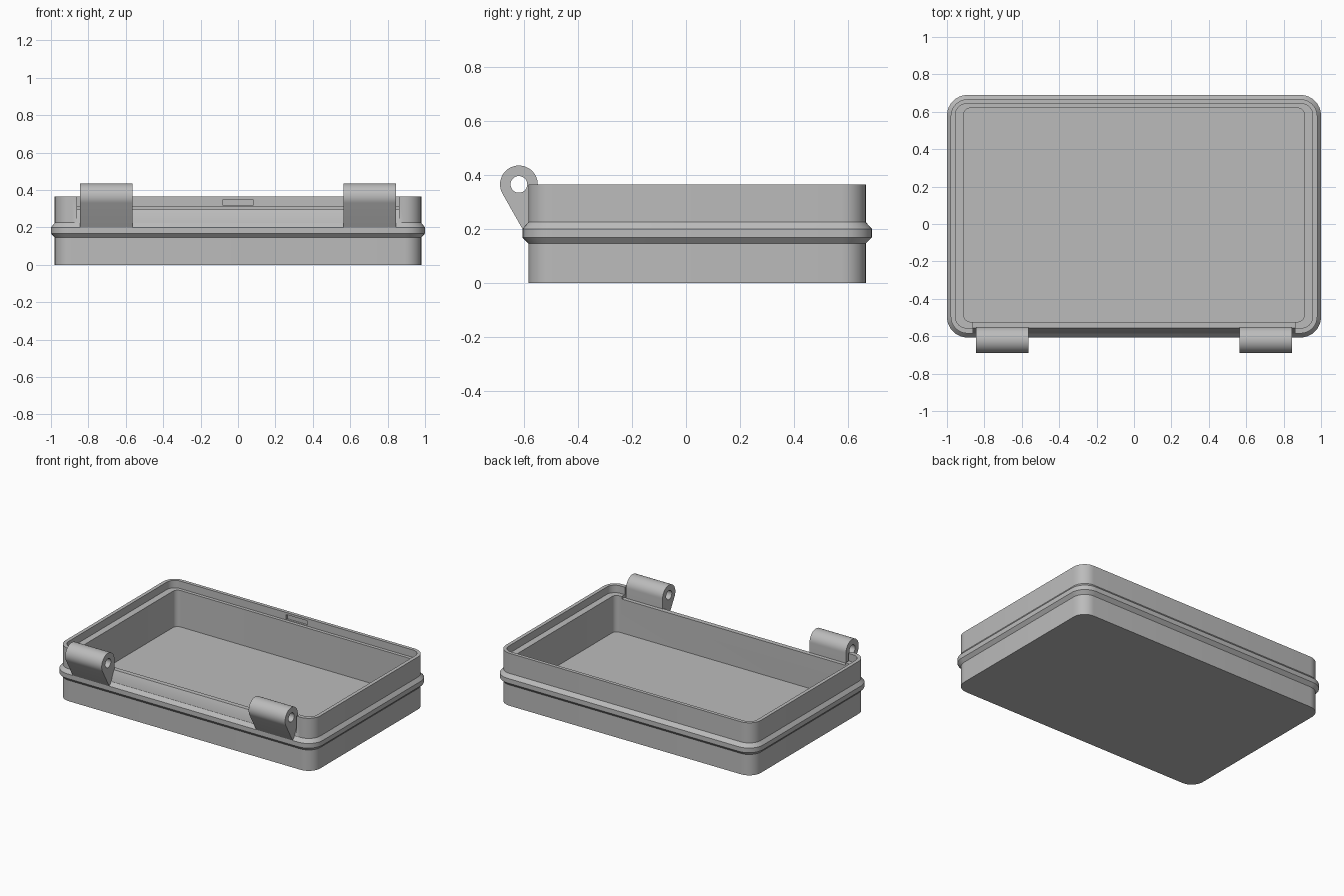
import bpy, bmesh, math
from mathutils import Vector

if "Cube" in bpy.data.objects:
    bpy.data.objects.remove(bpy.data.objects["Cube"], do_unlink=True)

grey = bpy.data.materials.new("plain_grey")
grey.use_nodes = True
COLOUR = (0.5, 0.5, 0.5, 1)
grey.diffuse_color = COLOUR
grey.node_tree.nodes["Principled BSDF"].inputs["Base Color"].default_value = COLOUR


def make_object(name, bm):
    bmesh.ops.recalc_face_normals(bm, faces=bm.faces)
    mesh = bpy.data.meshes.new(name)
    bm.to_mesh(mesh)
    bm.free()
    mesh.materials.append(grey)
    obj = bpy.data.objects.new(name, mesh)
    bpy.context.collection.objects.link(obj)
    return obj


def select_only(obj):
    bpy.ops.object.select_all(action='DESELECT')
    obj.select_set(True)
    bpy.context.view_layer.objects.active = obj


def cut(obj, cutter):
    cutter.hide_render = True
    mod = obj.modifiers.new("cut", 'BOOLEAN')
    mod.operation = 'DIFFERENCE'
    mod.solver = 'EXACT'
    mod.object = cutter
    select_only(obj)
    bpy.ops.object.modifier_apply(modifier=mod.name)
    bpy.data.objects.remove(cutter, do_unlink=True)


def smooth(obj):
    select_only(obj)
    bpy.ops.object.shade_smooth_by_angle(angle=math.radians(25))


def rounded_ring(bm, half_x, y0, y1, radius, z, steps=8):
    """Ring of vertices around a rounded rectangle."""
    ring = []
    corners = [(1, y1 - radius), (-1, y1 - radius), (-1, y0 + radius), (1, y0 + radius)]
    for quarter, (side, cy) in enumerate(corners):
        for i in range(steps + 1):
            a = math.pi / 2 * (quarter + i / steps)
            ring.append(bm.verts.new((side * (half_x - radius) + radius * math.cos(a),
                                      cy + radius * math.sin(a), z)))
    return ring


def prism(name, outline, x0, x1):
    """Extrude a (y, z) outline along x."""
    bm = bmesh.new()
    face = bm.faces.new([bm.verts.new((x0, y, z)) for y, z in outline])
    result = bmesh.ops.extrude_face_region(bm, geom=[face])
    moved = [g for g in result["geom"] if isinstance(g, bmesh.types.BMVert)]
    bmesh.ops.translate(bm, verts=moved, vec=Vector((x1 - x0, 0, 0)))
    return make_object(name, bm)


def circle(cy, cz, r, start=0, end=360, n=40):
    angles = [math.radians(start + (end - start) * i / n) for i in range(n + 1)]
    return [(cy + r * math.cos(a), cz + r * math.sin(a)) for a in angles]


# Tray: rounded sections from the base, over the rim and down to the floor
body = (0.98, -0.585, 0.667, 0.09)
flange = (1.0, -0.607, 0.69, 0.11)
lip = (0.955, -0.556, 0.643, 0.06)
cavity = (0.91, -0.523, 0.62, 0.035)
sections = [(body, 0), (body, 0.145), (flange, 0.168), (flange, 0.2),
            (body, 0.225), (body, 0.365), (lip, 0.365), (lip, 0.313),
            (cavity, 0.313), (cavity, 0.06)]
bm = bmesh.new()
rings = [rounded_ring(bm, *shape, z) for shape, z in sections]
for low, high in zip(rings, rings[1:]):
    for i in range(len(low)):
        j = (i + 1) % len(low)
        bm.faces.new((low[i], low[j], high[j], high[i]))
bm.faces.new(rings[0])
bm.faces.new(rings[-1])
tray = make_object("tray", bm)

# Lowered, sloping front wall between the hinges
front_gap = [(-0.75, 0.226), (-0.586, 0.226), (-0.556, 0.295),
             (-0.48, 0.295), (-0.48, 0.5), (-0.75, 0.5)]
cut(tray, prism("front_gap_cutter", front_gap, -0.86, 0.86))

# Latch recess in the inner face of the back wall
recess = [(0.6, 0.316), (0.657, 0.316), (0.657, 0.35), (0.6, 0.35)]
cut(tray, prism("latch_recess_cutter", recess, -0.08, 0.08))
smooth(tray)

# Hinge knuckles with pin holes
PIVOT = (-0.62, 0.365)
knuckle = circle(*PIVOT, 0.07, 0, 209.5, 28) + [(-0.607, 0.2), (-0.55, 0.2)]
for name, x0 in (("right_hinge", -0.845), ("left_hinge", 0.565)):
    hinge = prism(name, knuckle, x0, x0 + 0.28)
    pin_hole = circle(*PIVOT, 0.031)[:-1]
    cut(hinge, prism("pin_hole_cutter", pin_hole, x0 - 0.1, x0 + 0.38))
    smooth(hinge)
